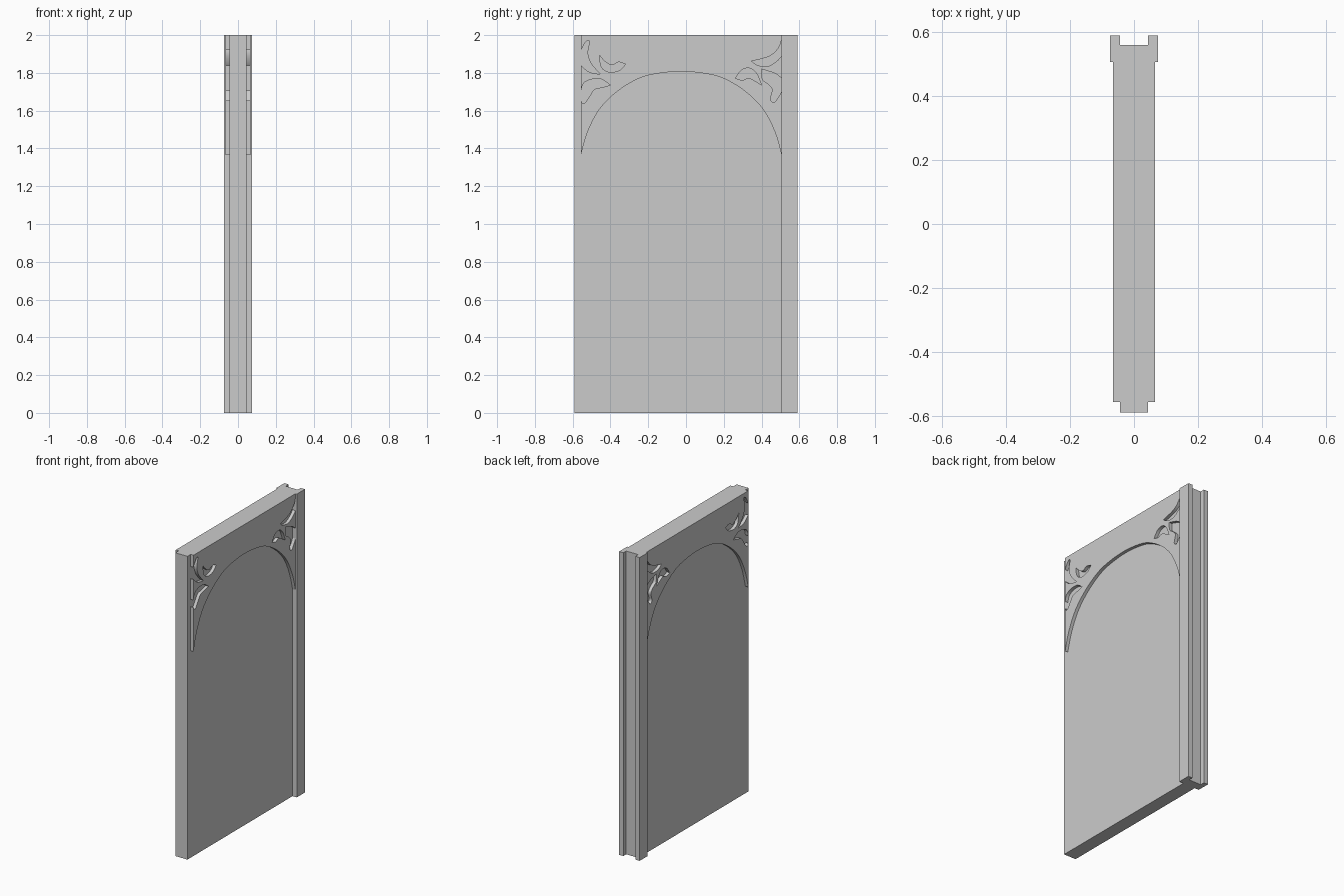
import bpy, bmesh
from mathutils import Vector

if "Cube" in bpy.data.objects:
    bpy.data.objects.remove(bpy.data.objects["Cube"])

HEIGHT = 2.0
CORE, FACE, POST = 0.044, 0.065, 0.075       # half thicknesses
Y0, Y_LEFT, Y_RIGHT, Y_GROOVE, Y1 = -0.59, -0.556, 0.506, 0.56, 0.59


def finish(name, bm):
    me = bpy.data.meshes.new(name)
    bmesh.ops.recalc_face_normals(bm, faces=bm.faces)
    bm.to_mesh(me)
    bm.free()
    ob = bpy.data.objects.new(name, me)
    bpy.context.collection.objects.link(ob)
    return ob


def extrude_up(name, profile):
    bm = bmesh.new()
    face = bm.faces.new([bm.verts.new((x, y, 0)) for x, y in profile])
    ext = bmesh.ops.extrude_face_region(bm, geom=[face])
    top = [g for g in ext["geom"] if isinstance(g, bmesh.types.BMVert)]
    bmesh.ops.translate(bm, verts=top, vec=(0, 0, HEIGHT))
    return finish(name, bm)


def smooth(pts, n=5):
    """Catmull-Rom curve through the points, ends kept sharp."""
    p = [Vector(q) for q in pts]
    p = [p[0]] + p + [p[-1]]
    out = []
    for a, b, c, d in zip(p, p[1:], p[2:], p[3:]):
        for i in range(n):
            t = i / n
            out.append(0.5 * (2 * b + (c - a) * t + (2 * a - 5 * b + 4 * c - d) * t**2
                              + (3 * b - a - 3 * c + d) * t**3))
    return out + [p[-1]]


def path(*pieces):
    out = []
    for piece in pieces:
        for q in smooth(piece):
            if not out or (q - out[-1]).length > 1e-5:
                out.append(q)
    if (out[0] - out[-1]).length < 1e-5:
        out.pop()
    return out


# Core panel (its left edge forms the tongue) and grooved post
extrude_up("core_panel", [(-CORE, Y0), (CORE, Y0), (CORE, Y_RIGHT), (-CORE, Y_RIGHT)])
extrude_up("grooved_post", [(-POST, Y_RIGHT), (POST, Y_RIGHT), (POST, Y1), (CORE, Y1),
                            (CORE, Y_GROOVE), (-CORE, Y_GROOVE), (-CORE, Y1), (-POST, Y1)])

# Arch curve, mirrored about its middle
half = [(.531, 1.365), (.496, 1.486), (.433, 1.607), (.337, 1.703), (.221, 1.772), (.115, 1.798)]
mid = (Y_LEFT + Y_RIGHT) / 2
arch = ([(mid - d, z) for d, z in half] + [(mid, 1.807)]
        + [(mid + d, z) for d, z in reversed(half)])

# Leaves that open onto the right edge, listed upwards
right_low = path([(.506, 1.703), (.495, 1.682), (.468, 1.645), (.447, 1.66), (.458, 1.713),
                  (.431, 1.745), (.405, 1.766), (.4, 1.82)],
                 [(.4, 1.82), (.468, 1.798), (.506, 1.772)])
right_top = path([(.506, 1.888), (.474, 1.857), (.431, 1.835), (.378, 1.841), (.347, 1.862)],
                 [(.347, 1.862), (.442, 1.888), (.489, 1.931), (.506, 1.973)])
# Leaves that open onto the left edge, listed downwards
left_top = path([(-.556, 1.92), (-.532, 1.962), (-.511, 1.968), (-.521, 1.904),
                 (-.5, 1.846), (-.452, 1.793)],
                [(-.452, 1.793), (-.511, 1.804), (-.556, 1.84)])
left_low = path([(-.556, 1.703), (-.542, 1.745), (-.5, 1.766), (-.447, 1.766), (-.4, 1.735)],
                [(-.4, 1.735), (-.442, 1.724), (-.484, 1.713), (-.511, 1.676),
                 (-.532, 1.645), (-.548, 1.639), (-.556, 1.655)])
# Enclosed leaves
left_leaf = path([(-.458, 1.893), (-.431, 1.862), (-.394, 1.841), (-.357, 1.857), (-.32, 1.846)],
                 [(-.32, 1.846), (-.352, 1.814), (-.405, 1.804), (-.447, 1.83), (-.458, 1.893)])
right_leaf = path([(.262, 1.772), (.294, 1.814), (.336, 1.825), (.373, 1.798), (.4, 1.735)],
                  [(.4, 1.735), (.336, 1.772), (.299, 1.761), (.262, 1.772)])

outline = (smooth(arch) + right_low + right_top
           + [Vector((Y_RIGHT, HEIGHT)), Vector((Y_LEFT, HEIGHT))] + left_top + left_low)


def spandrel(name, side):
    """Pierced arch overlay on one face of the panel."""
    cu = bpy.data.curves.new(name, 'CURVE')
    cu.dimensions = '2D'
    cu.fill_mode = 'BOTH'
    cu.extrude = (FACE - CORE) / 2
    for loop in (outline, left_leaf, right_leaf):
        sp = cu.splines.new('POLY')
        sp.points.add(len(loop) - 1)
        for pt, q in zip(sp.points, loop):
            pt.co = (q.x, q.y, 0, 1)
        sp.use_cyclic_u = True
    tmp = bpy.data.objects.new(name + "_curve", cu)
    bpy.context.collection.objects.link(tmp)
    me = bpy.data.meshes.new_from_object(tmp.evaluated_get(bpy.context.evaluated_depsgraph_get()))
    bm = bmesh.new()
    bm.from_mesh(me)
    bpy.data.objects.remove(tmp)
    bpy.data.meshes.remove(me)
    bmesh.ops.remove_doubles(bm, verts=bm.verts, dist=1e-5)
    for v in bm.verts:
        v.co = (v.co.z + side * (CORE + FACE) / 2, v.co.x, v.co.y)
    ob = finish(name, bm)
    bpy.ops.object.select_all(action='DESELECT')
    ob.select_set(True)
    bpy.context.view_layer.objects.active = ob
    bpy.ops.object.shade_smooth_by_angle()


spandrel("arch_overlay_right", 1)
spandrel("arch_overlay_left", -1)
